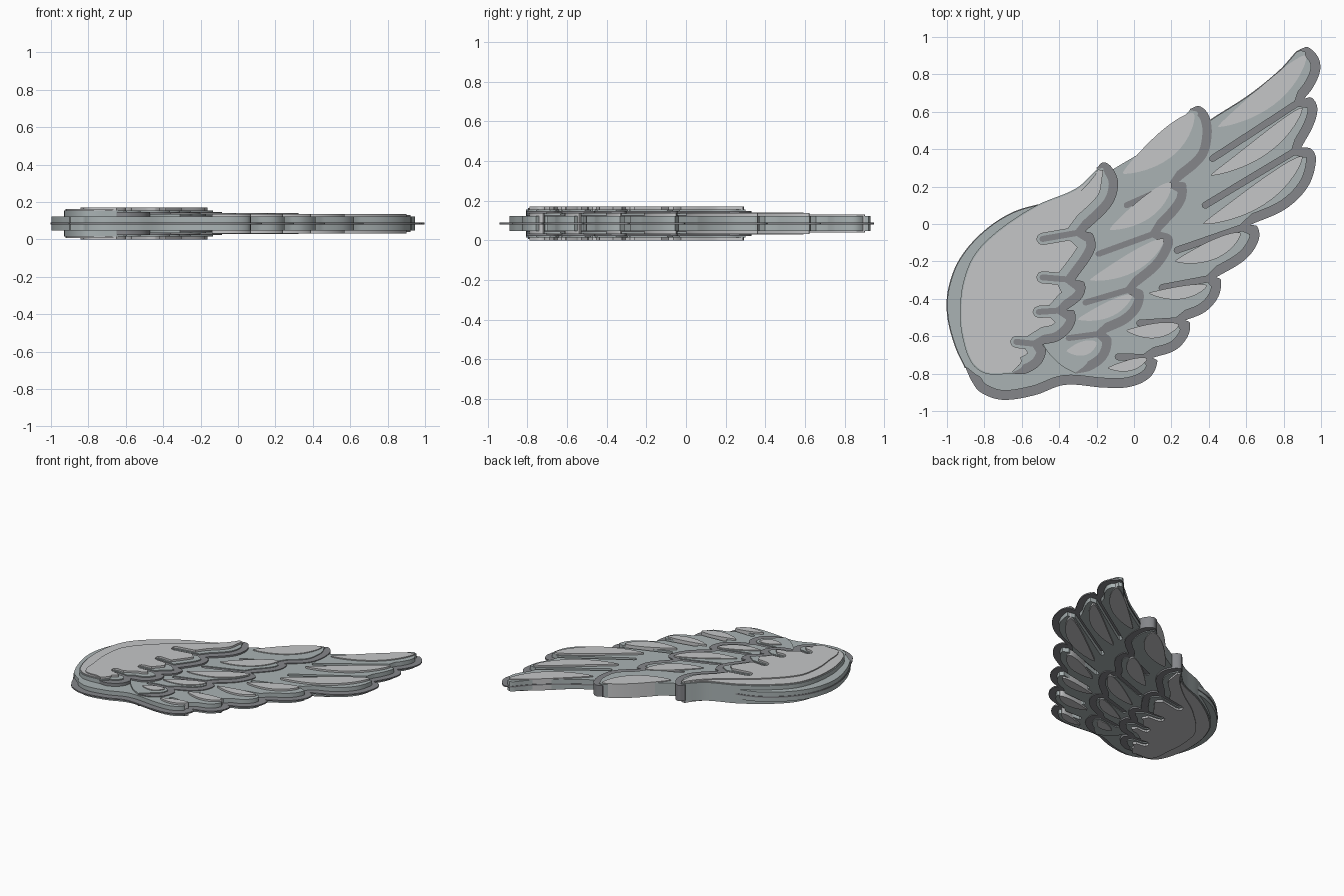
import bpy, bmesh, math
from mathutils import Vector, geometry

cube = bpy.data.objects.get("Cube")
if cube:
    bpy.data.objects.remove(cube, do_unlink=True)

MID_HEIGHT = .085  # the wing is symmetric above and below this plane


def make_material(name, colour):
    mat = bpy.data.materials.new(name)
    mat.use_nodes = True
    mat.diffuse_color = (*colour, 1)
    mat.node_tree.nodes["Principled BSDF"].inputs["Base Color"].default_value = (*colour, 1)
    return mat


dark = make_material("dark grey", (.235, .24, .255))
medium = make_material("blue grey", (.40, .45, .455))
light = make_material("light grey", (.56, .565, .575))


def smooth_path(points, steps=8):
    """Smooth curve through a few points, without its last point."""
    pts = [Vector(p) for p in points]
    last = len(pts) - 1
    tangents = [(pts[min(i + 1, last)] - pts[max(i - 1, 0)]).normalized() for i in range(last + 1)]
    path = []
    for i in range(last):
        a, b = pts[i], pts[i + 1]
        reach = (b - a).length / 3
        path += geometry.interpolate_bezier(a, a + tangents[i] * reach,
                                            b - tangents[i + 1] * reach, b, steps)[:-1]
    return [Vector(p[:2]) for p in path] + [pts[-1]]


def inset_path(path, distance, ramp=1):
    """Shift a clockwise path inward; dropped samples become None."""
    result, count = [], len(path)
    for i, p in enumerate(path):
        along = (path[min(i + 1, count - 1)] - path[max(i - 1, 0)]).normalized()
        d = distance * min(1, (i + 1) / ramp, (count - i) / ramp)
        q = p + Vector((along.y, -along.x)) * d
        clear = all((q - other).length > abs(d) * .96 for other in path)
        result.append(q if clear else None)
    return result


def scallops(feathers, distance=0, slot_width=.016):
    """Row of feather tips; an inset row also gets a slot between feathers."""
    path, notches, start = [], {}, []
    for points, slot_end in feathers:
        path += smooth_path(start + points)
        start = [points[-1]]
        if slot_end:
            path.pop()
            notches[len(path)] = (Vector(points[-1]), Vector(slot_end))
    if not distance:
        return path
    outline = []
    for i, q in enumerate(inset_path(path, distance, 8)):
        if i in notches:
            notch, end = notches[i]
            along = (end - notch).normalized()
            side = Vector((along.y, -along.x)) * slot_width
            mouth = notch + along * distance
            bow = along * slot_width
            outline += [mouth + side, end + side, end + side * .7 + bow * .7, end + bow,
                        end - side * .7 + bow * .7, end - side, mouth - side]
        elif q:
            outline.append(q)
    return outline


def plate(name, outline, half, mat):
    """Flat plate with the given outline, centred on the middle plane."""
    clean = [p for i, p in enumerate(outline) if (p - outline[i - 1]).length > .002]
    bm = bmesh.new()
    face = bm.faces.new([bm.verts.new((p.x, p.y, MID_HEIGHT - half)) for p in clean])
    grown = bmesh.ops.extrude_face_region(bm, geom=[face], use_keep_orig=True)
    tops = [v for v in grown["geom"] if isinstance(v, bmesh.types.BMVert)]
    bmesh.ops.translate(bm, verts=tops, vec=(0, 0, 2 * half))
    bmesh.ops.recalc_face_normals(bm, faces=bm.faces)
    bmesh.ops.triangulate(bm, faces=[f for f in bm.faces if len(f.verts) > 4])
    mesh = bpy.data.meshes.new(name)
    bm.to_mesh(mesh)
    bm.free()
    mesh.materials.append(mat)
    obj = bpy.data.objects.new(name, mesh)
    bpy.context.collection.objects.link(obj)
    bpy.context.view_layer.objects.active = obj
    obj.select_set(True)
    bpy.ops.object.shade_smooth_by_angle(angle=math.radians(35))
    obj.select_set(False)


def leaf(name, root, tip, width, half):
    """Raised rounded panel on one feather, sagging slightly."""
    root, tip = Vector(root), Vector(tip)
    axis = tip - root
    side = Vector((axis.y, -axis.x)).normalized()
    upper, lower = [], []
    steps = 20
    for i in range(steps + 1):
        t = (1 - math.cos(math.pi * i / steps)) / 2
        centre = root + axis * t + side * axis.length * .24 * t * (1 - t)
        spread = side * width / 2 * max(0, math.sin(math.pi * t ** 1.2)) ** .6
        upper.append(centre - spread)
        lower.append(centre + spread)
    plate(name, upper + lower[-2:0:-1], half, light)


def tier(name, lead, feathers, dark_half, medium_half, lead_inset):
    """Dark plate showing as a rim, and the slotted plate on it."""
    edge = smooth_path(lead)
    rim = [p for p in inset_path(edge, lead_inset) if p]
    plate(name + "_rim", rim + scallops(feathers), dark_half, dark)
    plate(name + "_feathers", edge + scallops(feathers, .05), medium_half, medium)


# Long outer feathers and the base of the whole wing
outer_lead = [(-.90, -.77), (-.955, -.65), (-.995, -.49), (-.99, -.35), (-.93, -.19), (-.8, -.04),
              (-.635, .065), (-.4, .13), (-.1, .25), (.2, .41), (.41, .555), (.62, .69),
              (.78, .82), (.87, .92)]
outer_feathers = [
    ([(.89, .935), (.93, .945), (.985, .89), (.995, .82), (.957, .73), (.91, .67)], (.42, .35)),
    ([(.95, .675), (.98, .62), (.96, .53), (.895, .41)], (.38, .1)),
    ([(.95, .4), (.973, .34), (.93, .2), (.81, .08), (.62, -.005)], (.23, -.14)),
    ([(.66, -.015), (.665, -.09), (.595, -.19), (.44, -.285)], (.15, -.34)),
    ([(.465, -.3), (.45, -.39), (.38, -.47), (.275, -.515)], (.03, -.53)),
    ([(.3, -.53), (.285, -.605), (.22, -.675), (.1, -.715)], (-.085, -.71)),
    ([(.125, -.735), (.085, -.82), (-.02, -.87), (-.155, -.875), (-.37, -.86), (-.53, -.915),
      (-.705, -.94), (-.82, -.9), (-.865, -.845), (-.9, -.77)], None)]
tier("outer", outer_lead, outer_feathers, .005, .038, -.004)

# Middle row of feathers
middle_lead = [(-.31, -.8), (-.39, -.755), (-.47, -.67), (-.55, -.5), (-.55, 0), (-.4, .12),
               (-.1, .3), (.14, .45), (.29, .6)]
middle_feathers = [
    ([(.3, .615), (.35, .63), (.4, .58), (.415, .475), (.38, .35), (.24, .225)], (-.04, .1)),
    ([(.278, .215), (.267, .11), (.14, -.04)], (-.19, -.16)),
    ([(.2, -.065), (.205, -.12), (.14, -.23), (.01, -.34)], (-.26, -.42)),
    ([(.05, -.365), (.037, -.45), (-.03, -.525), (-.15, -.583)], (-.35, -.61)),
    ([(-.12, -.62), (-.145, -.715), (-.225, -.78), (-.31, -.8)], None)]
tier("middle", middle_lead, middle_feathers, .044, .05, .004)

# Shoulder with its short feathers
shoulder_lead = [(-.65, -.8), (-.79, -.8), (-.87, -.74), (-.92, -.59), (-.93, -.45), (-.91, -.3),
                 (-.85, -.16), (-.72, -.03), (-.52, .1), (-.31, .19), (-.2, .29)]
shoulder_feathers = [
    ([(-.2, .3), (-.16, .33), (-.11, .29), (-.085, .21), (-.12, .1), (-.26, -.04)], (-.49, -.08)),
    ([(-.22, -.055), (-.21, -.14), (-.315, -.3)], (-.49, -.285)),
    ([(-.265, -.315), (-.275, -.39), (-.36, -.46)], (-.51, -.47)),
    ([(-.32, -.465), (-.32, -.54), (-.395, -.62), (-.49, -.645)], (-.63, -.63)),
    ([(-.47, -.675), (-.5, -.75), (-.58, -.8), (-.65, -.8)], None)]
tier("shoulder", shoulder_lead, shoulder_feathers, .062, .07, .004)

# Light border along the shoulder, then the raised shoulder panel
border = [p for p in inset_path(smooth_path(shoulder_lead), .008) if p]
inner = smooth_path([(-.35, .1), (-.6, -.15), (-.7, -.4), (-.7, -.7)])
plate("shoulder_border", border + inner, .077, light)
panel_lead = [(-.68, -.78), (-.8, -.76), (-.83, -.6), (-.84, -.45), (-.8, -.27), (-.6, -.06),
              (-.4, .08), (-.26, .2), (-.21, .26)]
panel_tips = scallops(shoulder_feathers, .09, .03)
plate("shoulder_panel", smooth_path(panel_lead) + panel_tips, MID_HEIGHT, light)

# Raised panels on the outer and middle feathers: root, tip, width
outer_panels = [((.45, .52), (.92, .9), .12), ((.41, .26), (.9, .62), .1),
                ((.37, 0), (.9, .36), .12), ((.22, -.2), (.57, -.05), .1),
                ((.08, -.37), (.39, -.33), .07), ((-.04, -.57), (.24, -.54), .08),
                ((-.14, -.77), (.07, -.72), .06)]
middle_panels = [((-.06, .27), (.32, .59), .14), ((-.13, -.03), (.2, .22), .11),
                 ((-.235, -.3), (.16, -.08), .1), ((-.3, -.51), (-.01, -.38), .08),
                 ((-.36, -.68), (-.2, -.635), .075)]
for number, panel in enumerate(outer_panels):
    leaf("outer_feather_panel", *panel, .052 if number else .046)
for panel in middle_panels:
    leaf("middle_feather_panel", *panel, .056)
